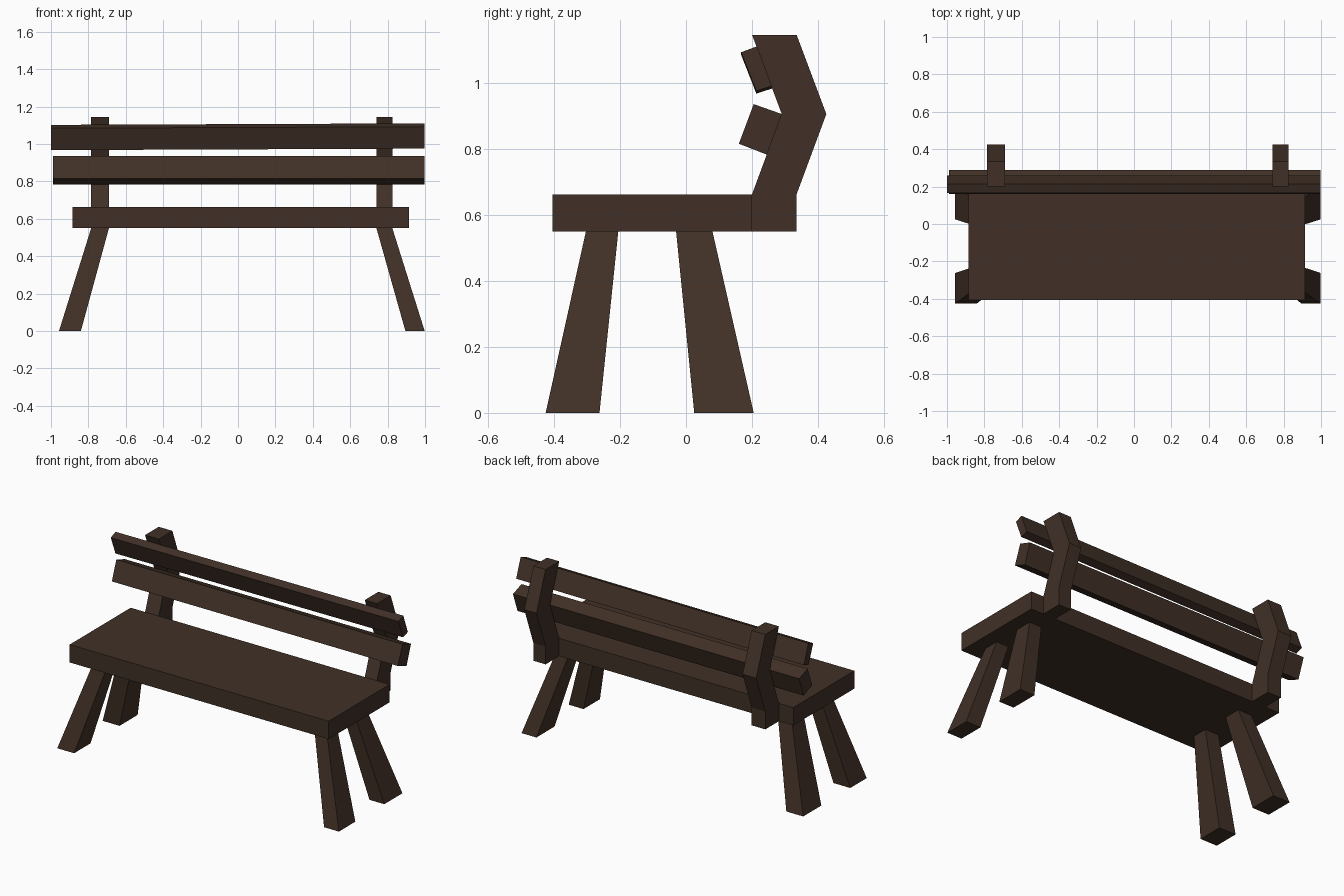
import bpy
import bmesh
from mathutils import Vector

old = bpy.data.objects.get("Cube")
if old:
    bpy.data.objects.remove(old, do_unlink=True)


def make_material(name, rgb):
    mat = bpy.data.materials.new(name)
    mat.use_nodes = True
    mat.diffuse_color = (*rgb, 1)
    mat.node_tree.nodes["Principled BSDF"].inputs["Base Color"].default_value = (*rgb, 1)
    return mat


wood = make_material("dark brown wood", (0.052, 0.030, 0.020))


def loft(name, start, end):
    """Closed solid joining two matching outlines."""
    bm = bmesh.new()
    a = [bm.verts.new(p) for p in start]
    b = [bm.verts.new(p) for p in end]
    bm.faces.new(a)
    bm.faces.new(b[::-1])
    for i in range(len(a)):
        j = (i + 1) % len(a)
        bm.faces.new((a[j], a[i], b[i], b[j]))
    bmesh.ops.recalc_face_normals(bm, faces=bm.faces)
    mesh = bpy.data.meshes.new(name)
    bm.to_mesh(mesh)
    bm.free()
    mesh.materials.append(wood)
    obj = bpy.data.objects.new(name, mesh)
    bpy.context.collection.objects.link(obj)
    return obj


def extrude_x(name, profile, x0, x1, drop=0.0):
    """Side profile (y, z) swept along x; drop lowers the x0 end."""
    loft(name, [Vector((x0, y, z - drop)) for y, z in profile],
         [Vector((x1, y, z)) for y, z in profile])


def rect(xs, ys, z):
    return [(xs[0], ys[0], z), (xs[1], ys[0], z), (xs[1], ys[1], z), (xs[0], ys[1], z)]


# Seat plank
extrude_x("seat", [(-0.405, 0.55), (0.2, 0.55), (0.2, 0.662), (-0.405, 0.662)], -0.885, 0.913)

# Bent back posts and splayed, tapered legs on each side
post = [(0.2, 0.55), (0.335, 0.55), (0.335, 0.662), (0.425, 0.905),
        (0.335, 1.145), (0.2, 1.145), (0.29, 0.905), (0.2, 0.662)]
sides = {"right": ((-0.785, -0.69), (-0.957, -0.84)),
         "left": ((0.74, 0.825), (0.895, 0.998))}
rows = {"front": ((-0.303, -0.205), (-0.425, -0.262)),
        "back": ((-0.03, 0.08), (0.025, 0.205))}
for side, (top_x, foot_x) in sides.items():
    extrude_x(side + "_back_post", post, *top_x)
    for row, (top_y, foot_y) in rows.items():
        loft(f"{row}_{side}_leg", rect(foot_x, foot_y, 0), rect(top_x, top_y, 0.55))

# Backrest slats, leaning with the posts
extrude_x("lower_slat", [(0.16, 0.815), (0.245, 0.782), (0.29, 0.905), (0.205, 0.935)], -0.988, 0.998)
extrude_x("upper_slat", [(0.167, 1.092), (0.213, 0.975), (0.26, 0.99), (0.215, 1.11)],
          -1.0, 0.997, drop=0.008)
